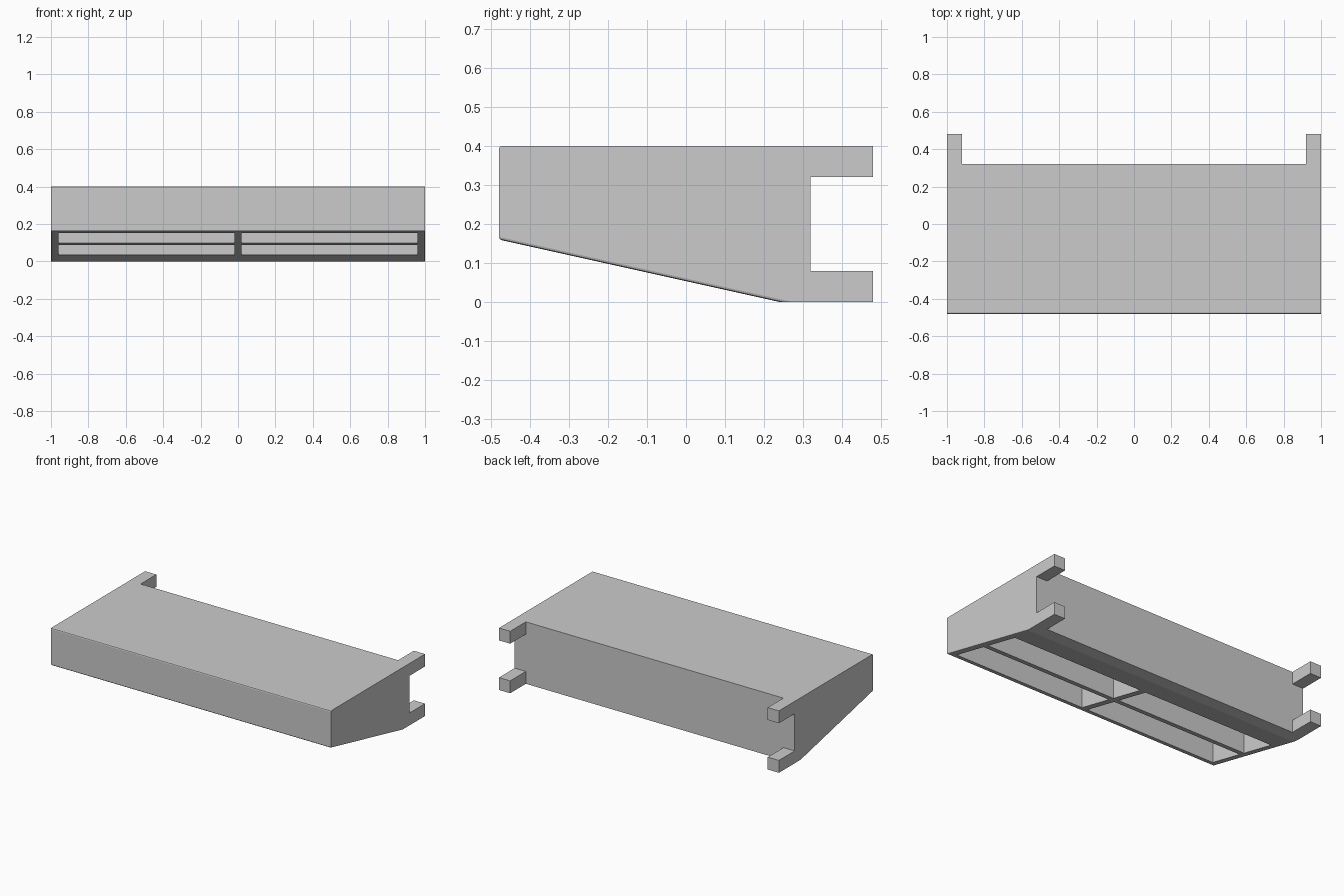
import bpy, bmesh
from mathutils import Vector

if "Cube" in bpy.data.objects:
    bpy.data.objects.remove(bpy.data.objects["Cube"])

# Body: wedge side profile (y, z) extruded across x, including the leg zone
profile = [(-0.48, 0.16), (0.24, 0.0), (0.48, 0.0), (0.48, 0.4), (-0.48, 0.4)]
bm = bmesh.new()
face = bm.faces.new([bm.verts.new((-1, y, z)) for y, z in profile])
ext = bmesh.ops.extrude_face_region(bm, geom=[face])
bmesh.ops.translate(bm, vec=Vector((2, 0, 0)),
                    verts=[v for v in ext["geom"] if isinstance(v, bmesh.types.BMVert)])
bmesh.ops.recalc_face_normals(bm, faces=bm.faces)


# Small rounding on the front edges and the sloping side edges
def is_rounded(edge):
    a, b = (v.co for v in edge.verts)
    front = a.y < -0.47 and b.y < -0.47 and abs(a.x - b.x) > 1
    slope = abs(a.y - b.y) > 0.5 and abs(a.z - b.z) > 0.1
    return front or slope


bmesh.ops.bevel(bm, geom=[e for e in bm.edges if is_rounded(e)],
                offset=0.007, segments=2, profile=0.5, affect='EDGES')
mesh = bpy.data.meshes.new("shelf_body")
bm.to_mesh(mesh)
bm.free()
body = bpy.data.objects.new("shelf_body", mesh)
bpy.context.collection.objects.link(body)


def cut(name, lo, hi):
    """Subtract an axis-aligned box from the body."""
    lo, hi = Vector(lo), Vector(hi)
    bpy.ops.mesh.primitive_cube_add(size=1, location=(lo + hi) / 2)
    cutter = bpy.context.object
    cutter.name = name
    cutter.scale = hi - lo
    cutter.hide_render = True
    bpy.context.view_layer.objects.active = body
    mod = body.modifiers.new(name, 'BOOLEAN')
    mod.operation = 'DIFFERENCE'
    mod.solver = 'EXACT'
    mod.object = cutter
    bpy.ops.object.modifier_apply(modifier=name)
    bpy.data.objects.remove(cutter, do_unlink=True)


# Rear cuts leave four corner legs
cut("rear_gap", (-0.92, 0.32, -0.2), (0.92, 0.6, 0.6))
cut("side_notch", (-1.2, 0.32, 0.08), (1.2, 0.6, 0.32))

# Four pockets open through the sloping underside
for x in (-0.96, 0.02):
    for y in (-0.44, -0.16):
        cut("pocket", (x, y, -0.2), (x + 0.94, y + 0.24, 0.32))
